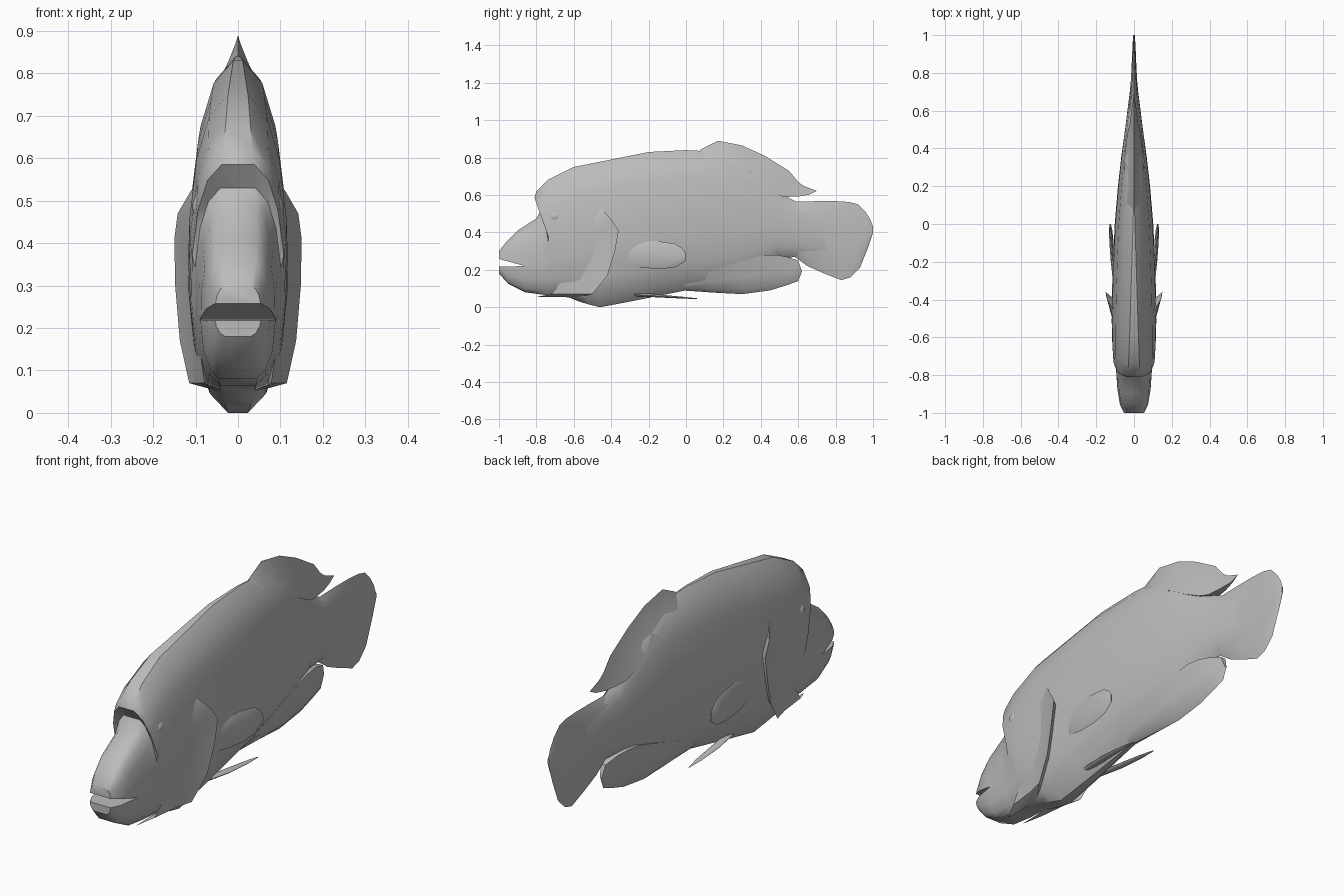
import bpy, bmesh, math
from mathutils import Vector

if "Cube" in bpy.data.objects:
    bpy.data.objects.remove(bpy.data.objects["Cube"])

GREY = (0.5, 0.5, 0.5, 1)
skin = bpy.data.materials.new("grey skin")
skin.use_nodes = True
skin.diffuse_color = GREY
skin.node_tree.nodes["Principled BSDF"].inputs["Base Color"].default_value = GREY


def finish(obj, angle=40):
    obj.data.materials.clear()
    obj.data.materials.append(skin)
    bpy.ops.object.select_all(action="DESELECT")
    obj.select_set(True)
    bpy.context.view_layer.objects.active = obj
    bpy.ops.object.shade_smooth_by_angle(angle=math.radians(angle))


def skin_rings(name, rings):
    """Join rings of points into a closed tube."""
    bm = bmesh.new()
    loops = [[bm.verts.new(p) for p in ring] for ring in rings]
    n = len(loops[0])
    for a, b in zip(loops, loops[1:]):
        for i in range(n):
            j = (i + 1) % n
            bm.faces.new((a[i], a[j], b[j], b[i]))
    bm.faces.new(loops[0])
    bm.faces.new(loops[-1])
    bmesh.ops.remove_doubles(bm, verts=bm.verts, dist=0.0005)
    bmesh.ops.recalc_face_normals(bm, faces=bm.faces)
    mesh = bpy.data.meshes.new(name)
    bm.to_mesh(mesh)
    bm.free()
    obj = bpy.data.objects.new(name, mesh)
    bpy.context.collection.objects.link(obj)
    return obj


def loft(name, stations, profile, place=lambda p: p, flat=lambda i: 0):
    """Stations hold a lower point, an upper point and a half width."""
    rings = []
    for i, (y0, z0, y1, z1, width) in enumerate(stations):
        low, high = Vector((0, y0, z0)), Vector((0, y1, z1))
        half = [(low.lerp(high, t), width * (1 - (1 - w) * (1 - flat(i))))
                for t, w in profile]
        ring = [p + Vector((x, 0, 0)) for p, x in half]
        ring += [p - Vector((x, 0, 0)) for p, x in reversed(half)]
        rings.append([place(p) for p in ring])
    return skin_rings(name, rings)


# Body, with a humped forehead and a blunt snout
BODY = [
    (-1, .18, -1, .3, .055), (-.95, .125, -.96, .35, .075),
    (-.86, .08, -.9, .41, .088), (-.75, .065, -.8, .475, .095),
    (-.68, .06, -.77, .53, .103), (-.62, .05, -.81, .585, .11),
    (-.57, .03, -.8, .62, .113), (-.52, .015, -.74, .68, .116),
    (-.46, 0, -.6, .75, .118), (-.3, .03, -.4, .79, .116),
    (-.15, .06, -.2, .83, .11), (0, .09, 0, .84, .102),
    (.2, .11, .2, .83, .085), (.35, .16, .35, .77, .068),
    (.48, .26, .52, .6, .048), (.6, .27, .6, .56, .035),
    (.75, .25, .75, .53, .016)]
ROUND = [(0, 0), (.06, .45), (.2, .85), (.4, 1), (.6, .97),
         (.8, .78), (.93, .47), (1, 0)]
body = loft("body", BODY, ROUND, flat=lambda i: max(0, .55 - .05 * max(0, i - 1)))

# Mouth opening, cut as a wedge
wedge = [(-1.1, .215), (-.86, .22), (-1.1, .285)]
mouth = skin_rings("mouth_cutter",
                   [[Vector((x, y, z)) for y, z in wedge] for x in (-.2, .2)])
cut = body.modifiers.new("mouth", "BOOLEAN")
cut.object = mouth
cut.solver = "EXACT"
bpy.context.view_layer.objects.active = body
bpy.ops.object.modifier_apply(modifier=cut.name)
bpy.data.objects.remove(mouth)
finish(body)

# Middle fins
RIDGE = [(0, 1), (.4, .55), (.8, .15), (1, 0)]
KEEL = [(0, 0), (.15, .4), (.5, .7), (1, 1)]
LENS = [(0, 0), (.12, .6), (.5, 1), (.88, .6), (1, 0)]
DORSAL = [
    (.06, .8, .08, .845, .02), (.12, .79, .17, .89, .04),
    (.3, .7, .3, .865, .05), (.4, .64, .42, .81, .045),
    (.48, .6, .55, .73, .035), (.53, .59, .6, .67, .022),
    (.6, .592, .63, .648, .014), (.66, .602, .7, .622, .004)]
ANAL = [
    (-.02, .09, 0, .14, .05), (.15, .078, .15, .2, .06),
    (.3, .07, .3, .25, .06), (.45, .09, .42, .28, .05),
    (.53, .115, .48, .28, .04), (.6, .14, .54, .27, .025),
    (.62, .19, .6, .25, .012)]
TAIL = [
    (.5, .28, .5, .56, .045), (.58, .27, .6, .565, .034),
    (.65, .22, .7, .567, .024), (.74, .18, .8, .567, .016),
    (.83, .145, .87, .563, .012), (.88, .16, .92, .55, .01),
    (.93, .21, .96, .51, .008), (.97, .31, .985, .47, .006),
    (1, .4, 1, .43, .004)]
for name, stations, profile in (("dorsal_fin", DORSAL, RIDGE),
                                ("anal_fin", ANAL, KEEL),
                                ("tail_fin", TAIL, LENS)):
    finish(loft(name, stations, profile))

# Paired parts
PECTORAL = [
    (-.34, .3, -.34, .32, .003), (-.31, .225, -.25, .345, .008),
    (-.22, .21, -.16, .355, .011), (-.13, .205, -.06, .34, .011),
    (-.05, .215, -.02, .315, .009), (0, .25, -.003, .29, .004)]
PELVIC = [
    (-.28, .02, -.28, .05, .01), (-.15, .03, -.15, .068, .008),
    (-.02, .042, -.02, .068, .005), (.06, .055, .06, .06, .002)]
GILL = [(.06, -.58, .055), (.115, -.5, .07), (.137, -.42, .17),
        (.148, -.38, .3), (.15, -.36, .41), (.142, -.4, .47),
        (.11, -.45, .525)]
for label, s in (("left", 1), ("right", -1)):
    finish(loft(label + "_pectoral_fin", PECTORAL, LENS,
                lambda p: Vector((s * (p.x + .126 + .07 * p.y), p.y, p.z))))
    finish(loft(label + "_pelvic_fin", PELVIC, LENS,
                lambda p: Vector((s * p.z, p.y, .05 + p.x - .07 * p.y))))
    # Gill cover flaring out behind the cheek
    finish(skin_rings(label + "_gill_cover", [
        [(s * x * f, y - back, z) for f, back in
         ((.68, .22), (.82, .08), (1, 0), (.6, .05))] for x, y, z in GILL]))
    # Eye bump
    bpy.ops.mesh.primitive_uv_sphere_add(segments=12, ring_count=8, radius=.03,
                                         location=(s * .087, -.7, .485))
    eye = bpy.context.object
    eye.name = label + "_eye"
    eye.scale = (.7, 1, 1)
    finish(eye)
